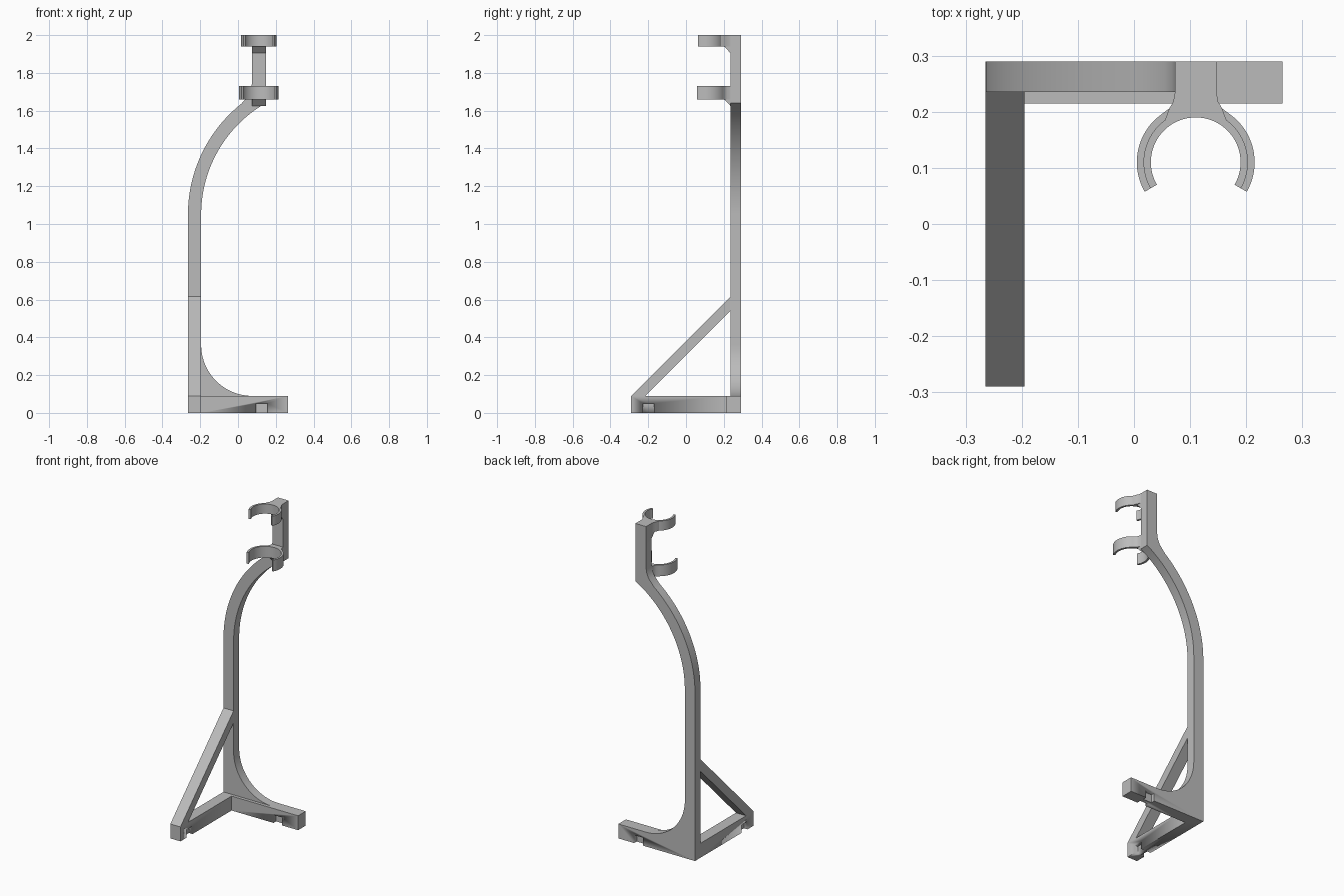
import bpy
from math import cos, sin, radians
from mathutils import Vector

cube = bpy.data.objects.get("Cube")
if cube:
    bpy.data.objects.remove(cube, do_unlink=True)

GREY = (0.5, 0.5, 0.5, 1.0)
grey = bpy.data.materials.new("plain grey")
grey.use_nodes = True
grey.diffuse_color = GREY
grey.node_tree.nodes["Principled BSDF"].inputs["Base Color"].default_value = GREY


def arc(cx, cy, r, start, end, steps=32):
    """Points along a circular arc, angles in degrees."""
    angles = [radians(start + (end - start) * i / steps) for i in range(steps + 1)]
    return [(cx + r * cos(a), cy + r * sin(a)) for a in angles]


def prism(name, outline, axis, low, high):
    """Extrude a flat outline along one axis."""
    place = {"x": lambda a, b, d: (d, a, b),
             "y": lambda a, b, d: (a, d, b),
             "z": lambda a, b, d: (a, b, d)}[axis]
    n = len(outline)
    verts = [place(a, b, d) for d in (low, high) for a, b in outline]
    faces = [list(range(n))[::-1], list(range(n, 2 * n))]
    faces += [(i, (i + 1) % n, n + (i + 1) % n, n + i) for i in range(n)]
    mesh = bpy.data.meshes.new(name)
    mesh.from_pydata(verts, [], faces)
    mesh.materials.append(grey)
    obj = bpy.data.objects.new(name, mesh)
    bpy.context.collection.objects.link(obj)
    # Make every normal point outward
    bpy.ops.object.select_all(action="DESELECT")
    bpy.context.view_layer.objects.active = obj
    obj.select_set(True)
    bpy.ops.object.mode_set(mode="EDIT")
    bpy.ops.mesh.select_all(action="SELECT")
    bpy.ops.mesh.normals_make_consistent(inside=False)
    bpy.ops.object.mode_set(mode="OBJECT")
    bpy.ops.object.shade_smooth_by_angle(angle=radians(25))
    return obj


def rect(a0, a1, b0, b1):
    return [(a0, b0), (a1, b0), (a1, b1), (a0, b1)]


def cut(target, cutter):
    mod = target.modifiers.new("notch", "BOOLEAN")
    mod.operation = "DIFFERENCE"
    mod.solver = "EXACT"
    mod.object = cutter
    bpy.context.view_layer.objects.active = target
    bpy.ops.object.modifier_apply(modifier=mod.name)
    bpy.data.objects.remove(cutter, do_unlink=True)


LEFT, RIGHT = -0.265, -0.195       # post width
FRONT, BACK = 0.235, 0.29          # post depth
FOOT = 0.09                        # foot height
NECK0, NECK1 = 0.073, 0.147        # upper post width

# L-shaped foot with a shallow notch in each side of both legs
foot = prism("foot", [(LEFT, -0.29), (RIGHT, -0.29), (RIGHT, 0.215),
                      (0.265, 0.215), (0.265, BACK), (LEFT, BACK)], "z", 0, FOOT)
for y0, y1 in ((0.2, 0.24), (0.265, 0.3)):
    cut(foot, prism("notch_cutter", rect(0.095, 0.155, y0, y1), "z", -0.02, 0.05))
for x0, x1 in ((-0.28, -0.24), (-0.22, -0.18)):
    cut(foot, prism("notch_cutter", rect(x0, x1, -0.228, -0.17), "z", -0.02, 0.05))

# Post, curved arm, upper post and foot gusset in one profile
profile = [(LEFT, FOOT)]
profile += arc(0.075, 0.36, 0.27, 270, 180, 24)
profile += arc(0.485, 1.05, 0.68, 180, 119.8)
profile += [(NECK1, 2.0), (NECK0, 2.0), (NECK0, 1.74), (0.068, 1.71), (0.055, 1.68)]
profile += arc(0.485, 1.05, 0.75, 128.5, 180)
prism("post_and_arm", profile, "y", FRONT, BACK)

# Diagonal brace
prism("diagonal_brace", [(-0.29, FOOT), (-0.215, FOOT), (FRONT, 0.54), (FRONT, 0.615)],
      "x", LEFT, RIGHT)

# Two open clamps on flared necks, each with a sloped support underneath
MID = 0.11
for name, outer, inner, z0, z1 in (("upper", 0.093, 0.080, 1.94, 2.0),
                                   ("lower", 0.105, 0.092, 1.66, 1.73)):
    flare = [(0.047, 0.206), (0.040, 0.218), (0.037, FRONT)]
    outline = arc(MID, MID, outer, -30, 54, 24)
    outline += [(MID + dx, y) for dx, y in flare]
    outline += [(MID - dx, y) for dx, y in reversed(flare)]
    outline += arc(MID, MID, outer, 126, 210, 24)
    outline += arc(MID, MID, inner, 210, -30, 48)
    prism(name + "_clamp", outline, "z", z0, z1)
    prism(name + "_clamp_support", [(0.203, z0), (FRONT, z0), (FRONT, z0 - 0.035)],
          "x", NECK0, NECK1)
